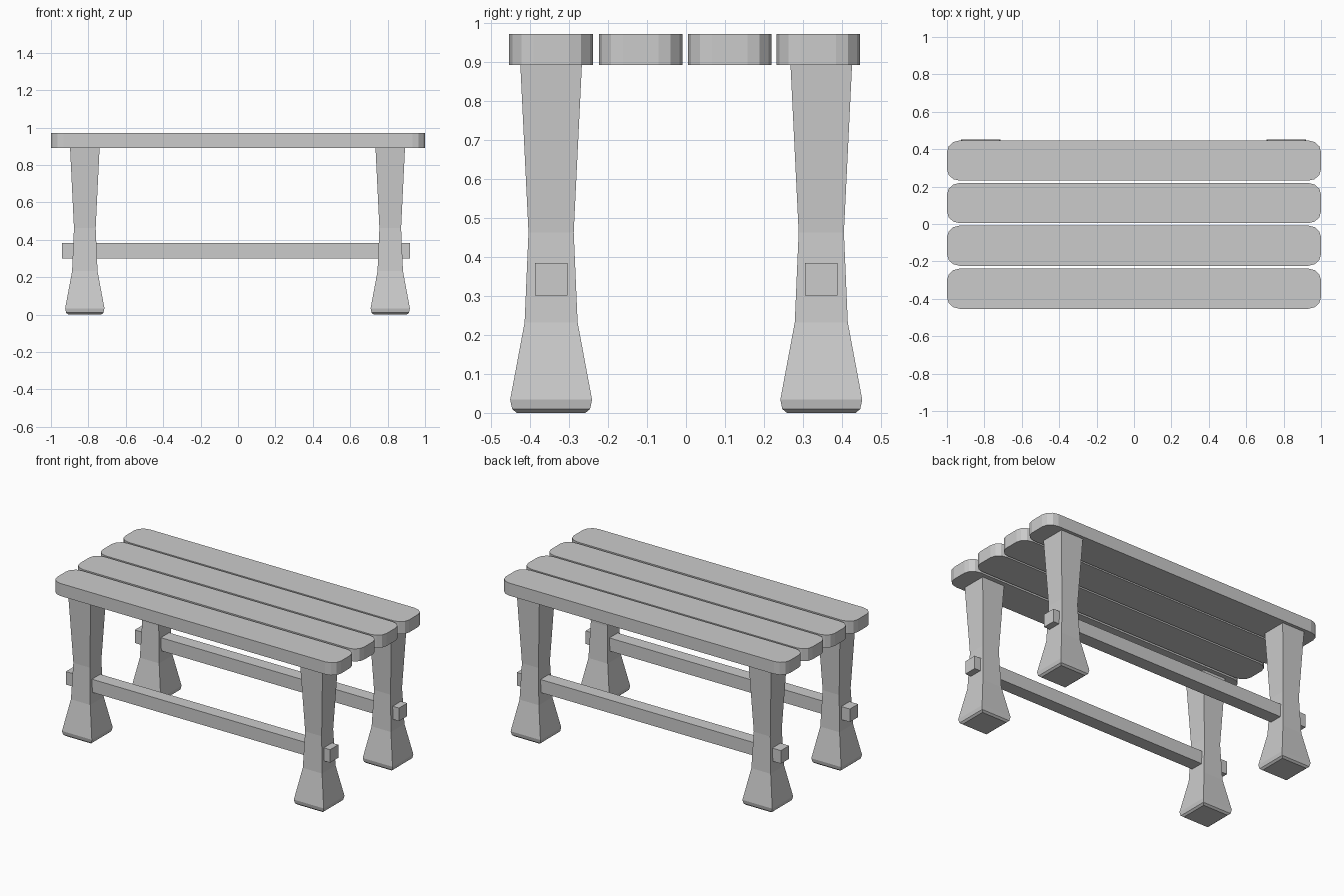
import bpy, bmesh
from math import sin, cos, pi

if "Cube" in bpy.data.objects:
    bpy.data.objects.remove(bpy.data.objects["Cube"])


def loft(name, rings):
    """Skin a stack of equal-length point rings and cap both ends."""
    bm = bmesh.new()
    loops = [[bm.verts.new(p) for p in ring] for ring in rings]
    n = len(loops[0])
    for a, b in zip(loops, loops[1:]):
        for i in range(n):
            j = (i + 1) % n
            bm.faces.new((a[i], a[j], b[j], b[i]))
    bm.faces.new(loops[0][::-1])
    bm.faces.new(loops[-1])
    bmesh.ops.recalc_face_normals(bm, faces=bm.faces)
    mesh = bpy.data.meshes.new(name)
    bm.to_mesh(mesh)
    bm.free()
    obj = bpy.data.objects.new(name, mesh)
    bpy.context.collection.objects.link(obj)
    return obj


def square(x, y, h, z):
    return [(x + sx * h, y + sy * h, z) for sx, sy in ((-1, -1), (1, -1), (1, 1), (-1, 1))]


def rounded_rect(cy, hx, hy, rx, ry, z, segments=3):
    pts = []
    for q, (sx, sy) in enumerate(((1, 1), (-1, 1), (-1, -1), (1, -1))):
        for k in range(segments + 1):
            a = (q + k / segments) * pi / 2
            pts.append((sx * (hx - rx) + rx * cos(a), cy + sy * (hy - ry) + ry * sin(a), z))
    return pts


# Seat slats with rounded corners
for i, y in enumerate((-0.346, -0.116, 0.112, 0.339)):
    loft(f"seat_slat_{i + 1}",
         [rounded_rect(y, 1.0, 0.1075, 0.068, 0.062, z) for z in (0.892, 0.972)])

# Waisted square legs: (height, half width)
LEG = [(0.0, 0.088), (0.01, 0.1), (0.034, 0.105), (0.232, 0.068), (0.463, 0.058), (0.894, 0.079)]
for side, y in (("front", -0.346), ("back", 0.347)):
    for end, x in (("left", -0.819), ("right", 0.814)):
        loft(f"{side}_{end}_leg", [square(x, y, h, z) for z, h in LEG])

    # Stretcher passing through both legs
    bpy.ops.mesh.primitive_cube_add(size=1, location=(-0.0105, y, 0.3425))
    rail = bpy.context.object
    rail.name = f"{side}_stretcher"
    rail.scale = (1.861, 0.083, 0.083)
